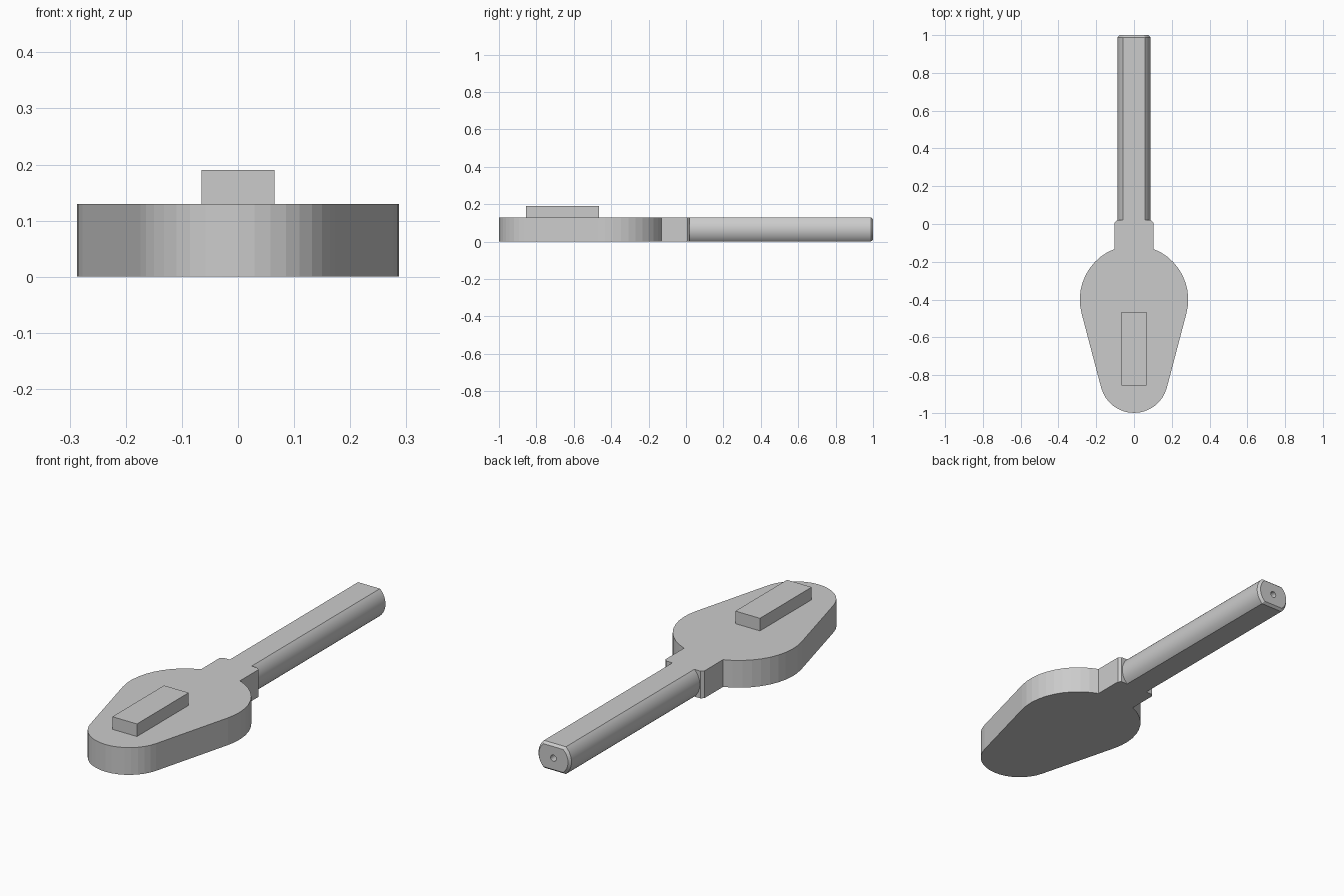
import bpy, bmesh
from math import sin, cos, asin, acos, pi, radians
from mathutils import Vector

if "Cube" in bpy.data.objects:
    bpy.data.objects.remove(bpy.data.objects["Cube"], do_unlink=True)

THICK = 0.13
grey = bpy.data.materials.new("plain grey")
grey.use_nodes = True
colour = (0.6, 0.6, 0.6, 1)
grey.diffuse_color = colour
grey.node_tree.nodes["Principled BSDF"].inputs["Base Color"].default_value = colour


def loft(name, rings):
    """Skin a stack of equal-length rings and cap both ends."""
    bm = bmesh.new()
    loops = [[bm.verts.new(p) for p in ring] for ring in rings]
    n = len(loops[0])
    for a, b in zip(loops, loops[1:]):
        for i in range(n):
            j = (i + 1) % n
            bm.faces.new((a[i], a[j], b[j], b[i]))
    bm.faces.new(loops[0])
    bm.faces.new(loops[-1])
    bmesh.ops.recalc_face_normals(bm, faces=bm.faces)
    mesh = bpy.data.meshes.new(name)
    bm.to_mesh(mesh)
    bm.free()
    mesh.materials.append(grey)
    obj = bpy.data.objects.new(name, mesh)
    bpy.context.collection.objects.link(obj)
    return obj


def prism(name, outline, z0, z1):
    return loft(name, [[(x, y, z) for x, y in outline] for z in (z0, z1)])


def arc(cy, r, a0, a1, steps):
    angles = [a0 + (a1 - a0) * i / steps for i in range(steps + 1)]
    return [(r * cos(a), cy + r * sin(a)) for a in angles]


# Blade: two tangent arcs, joined to a collar with chamfered corners
big_y, big_r, tip_y, tip_r = -0.4, 0.287, -0.82, 0.18
collar_w, collar_y, chamfer = 0.103, 0.02, 0.012
tangent = -asin((big_r - tip_r) / (big_y - tip_y))
half = arc(tip_y, tip_r, -pi / 2, tangent, 8)
half += arc(big_y, big_r, tangent, acos(collar_w / big_r), 10)
half += [(collar_w, collar_y - chamfer), (collar_w - chamfer, collar_y)]
outline = half + [(-x, y) for x, y in reversed(half[1:])]
prism("blade_and_collar", outline, 0, THICK)

# Raised rectangular pad on the blade
pad = [(-0.065, -0.855), (0.065, -0.855), (0.065, -0.465), (-0.065, -0.465)]
prism("raised_pad", pad, THICK - 0.01, 0.19)

# Shaft: round bar with flat top and bottom, chamfered at its free end
bar_r, mid = 0.087, THICK / 2
flat = asin(mid / bar_r)
side = arc(0, bar_r, -flat, flat, 20)
section = side + [(-x, z) for x, z in reversed(side)]


def shaft_ring(y, inset):
    sx, sz = 1 - inset / bar_r, 1 - inset / mid
    return [(x * sx, y, mid + z * sz) for x, z in section]


shaft = loft("flatted_shaft", [shaft_ring(0, 0), shaft_ring(0.988, 0), shaft_ring(1, 0.01)])

# Small centre hole in the shaft end
hole = [[(0.015 * cos(k * pi / 8), y, mid + 0.015 * sin(k * pi / 8)) for k in range(16)]
        for y in (0.95, 1.05)]
cutter = loft("hole_cutter", hole)
cutter.hide_render = True
cutter.hide_set(True)
cut = shaft.modifiers.new("centre_hole", "BOOLEAN")
cut.operation = "DIFFERENCE"
cut.solver = "EXACT"
cut.object = cutter

# Smooth the round sides of the shaft while keeping its edges sharp
bpy.ops.object.select_all(action="DESELECT")
shaft.select_set(True)
bpy.context.view_layer.objects.active = shaft
bpy.ops.object.shade_smooth_by_angle(angle=radians(25))
